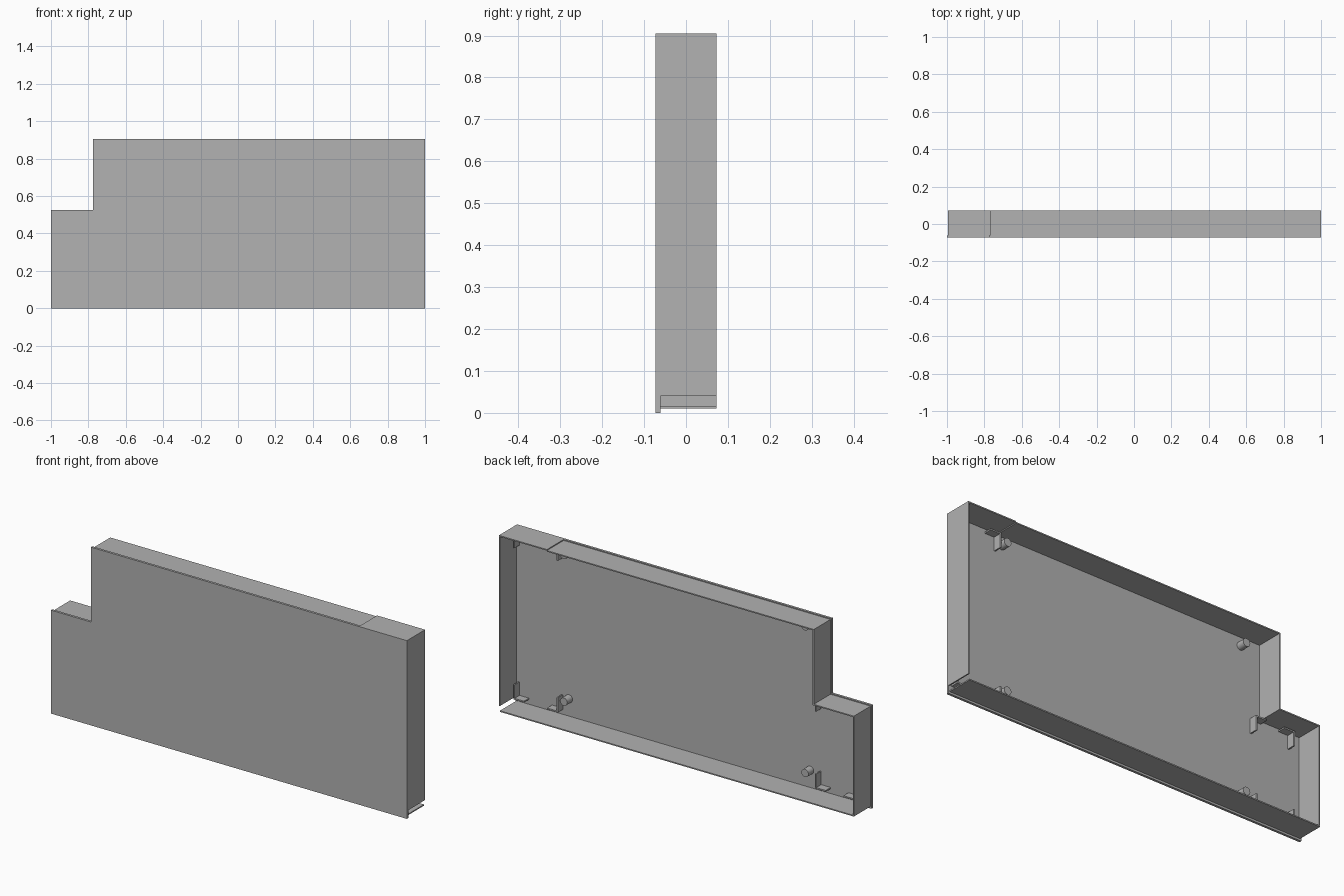
import bpy
import bmesh
from math import radians
from mathutils import Matrix, Vector

old = bpy.data.objects.get("Cube")
if old:
    bpy.data.objects.remove(old, do_unlink=True)

grey = bpy.data.materials.new("plain grey")
grey.use_nodes = True
colour = (0.445, 0.445, 0.445, 1)
grey.diffuse_color = colour
grey.node_tree.nodes["Principled BSDF"].inputs["Base Color"].default_value = colour

FRONT, INNER, BACK = -0.073, -0.061, 0.073
WALL = 0.006


def finish(name, bm):
    bmesh.ops.recalc_face_normals(bm, faces=bm.faces)
    mesh = bpy.data.meshes.new(name)
    bm.to_mesh(mesh)
    bm.free()
    mesh.materials.append(grey)
    obj = bpy.data.objects.new(name, mesh)
    bpy.context.collection.objects.link(obj)
    return obj


def box(name, x, y, z):
    """Box from three (low, high) ranges."""
    bm = bmesh.new()
    size = [b - a for a, b in (x, y, z)]
    mid = Vector([(a + b) / 2 for a, b in (x, y, z)])
    bmesh.ops.create_cube(bm, size=1, matrix=Matrix.Translation(mid) @ Matrix.Diagonal((*size, 1)))
    return finish(name, bm)


# Front panel with the stepped corner
outline = [(-1, 0), (1, 0), (1, 0.905), (-0.775, 0.905), (-0.775, 0.525), (-1, 0.525)]
bm = bmesh.new()
face = bm.faces.new([bm.verts.new((x, FRONT, z)) for x, z in outline])
side = bmesh.ops.extrude_face_region(bm, geom=[face])
bmesh.ops.translate(bm, vec=(0, INNER - FRONT, 0),
                    verts=[v for v in side["geom"] if isinstance(v, bmesh.types.BMVert)])
finish("front_panel", bm)

# Thin rim walls, slightly inset from the panel edge
depth = (INNER, BACK)
box("bottom_wall", (-0.994, 0.994), depth, (0.01, 0.01 + WALL))
box("short_end_wall", (-0.994, -0.994 + WALL), depth, (0.01, 0.52))
box("step_shelf", (-0.994, -0.769), depth, (0.52 - WALL, 0.52))
box("step_wall", (-0.769, -0.769 + WALL), depth, (0.52 - WALL, 0.90))
box("top_wall", (-0.769, 0.73), depth, (0.90 - WALL, 0.90))
box("top_wall_raised", (0.73, 1), depth, (0.905 - WALL, 0.905))
# The tall end wall stops short of the bottom, leaving a slot
box("tall_end_wall", (1 - WALL, 1), depth, (0.04, 0.905))

# Round pegs on the inside of the panel
for x, x_name in ((0.70, "left"), (-0.655, "right")):
    for z, z_name in ((0.105, "lower"), (0.85, "upper")):
        bm = bmesh.new()
        place = Matrix.Translation((x, INNER + 0.02, z)) @ Matrix.Rotation(radians(90), 4, "X")
        bmesh.ops.create_cone(bm, cap_ends=True, segments=24, radius1=0.02, radius2=0.02,
                              depth=0.045, matrix=place)
        peg = finish(f"{z_name}_{x_name}_peg", bm)
        bpy.context.view_layer.objects.active = peg
        peg.select_set(True)
        bpy.ops.object.shade_smooth_by_angle(angle=radians(40))
        peg.select_set(False)


def bracket(name, x, z, dx, dz):
    """Corner bracket: upright tab and flat tab pointing along dx and dz."""
    y = (INNER - 0.003, INNER + 0.04)
    box(name + "_upright", sorted((x, x + dx * 0.007)), y, sorted((z, z + dz * 0.075)))
    box(name + "_flat", sorted((x, x + dx * 0.06)), y, sorted((z, z + dz * 0.007)))


# Two groups of four corner brackets
for group, xs, zs in (("right", (-0.93, -0.71), (0.04, 0.508)),
                      ("left", (0.735, 0.985), (0.04, 0.885))):
    for x, dx, side_name in zip(xs, (1, -1), ("outer", "inner")):
        for z, dz, level in zip(zs, (1, -1), ("lower", "upper")):
            bracket(f"{group}_{side_name}_{level}_bracket", x, z, dx, dz)
